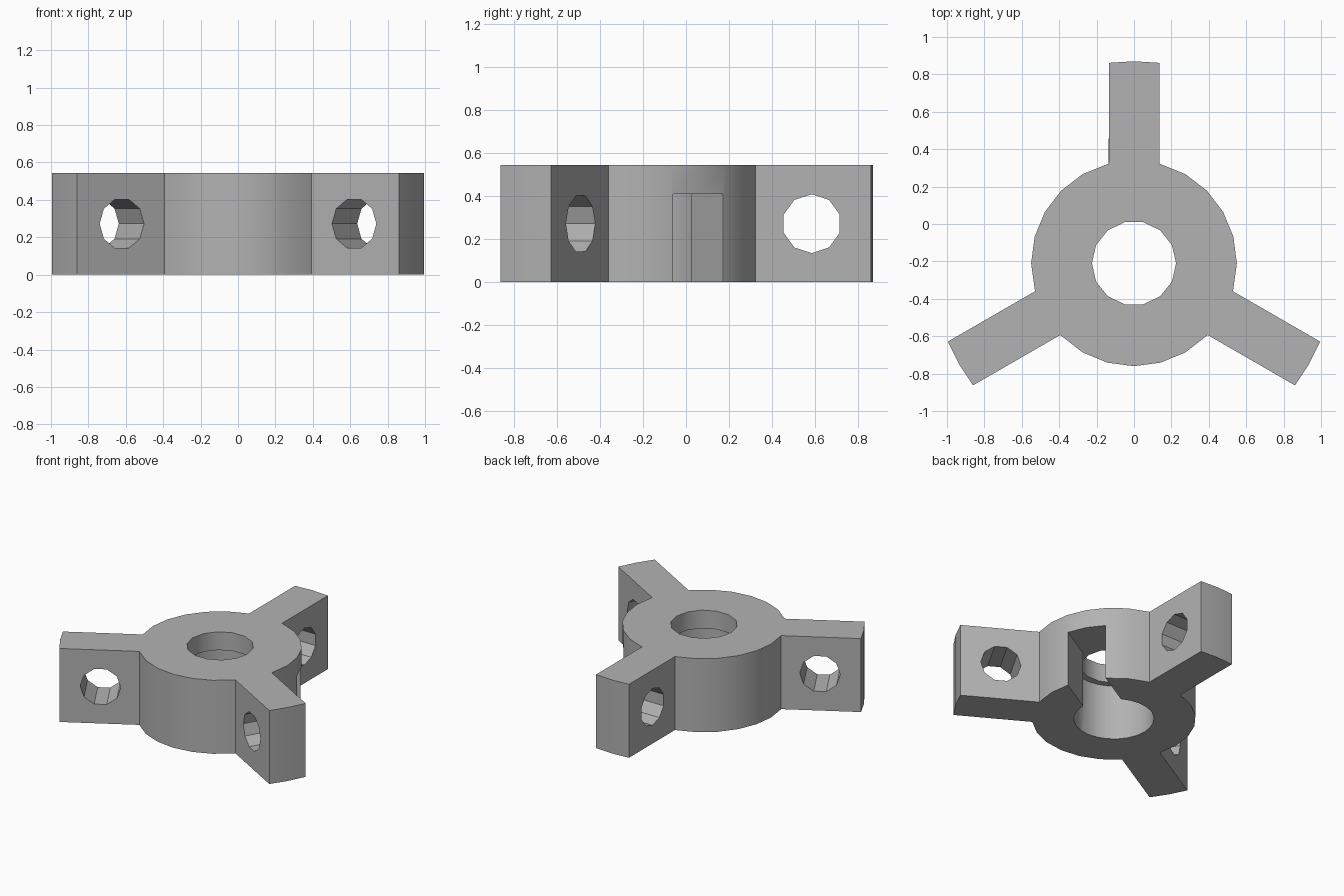
import bpy, bmesh
from math import radians, sin, cos, sqrt, pi
from mathutils import Matrix, Vector

HUB_R, TIP_R, HALF_W = 0.55, 1.08, 0.135
HEIGHT, POCKET = 0.545, 0.41
CENTRE = Vector((0, -0.21, 0))
ARMS = (90, 210, 330)

if "Cube" in bpy.data.objects:
    bpy.data.objects.remove(bpy.data.objects["Cube"], do_unlink=True)

grey = bpy.data.materials.new("plain grey")
grey.use_nodes = True
colour = (0.45, 0.45, 0.45, 1)
grey.diffuse_color = colour
grey.node_tree.nodes["Principled BSDF"].inputs["Base Color"].default_value = colour


def prism(name, outline, z0, z1, matrix=Matrix()):
    """Extrude a flat outline from z0 to z1, then place it with a matrix."""
    bm = bmesh.new()
    face = bm.faces.new([bm.verts.new((x, y, z0)) for x, y in outline])
    top = bmesh.ops.extrude_face_region(bm, geom=[face])["geom"]
    moved = [v for v in top if isinstance(v, bmesh.types.BMVert)]
    bmesh.ops.translate(bm, verts=moved, vec=(0, 0, z1 - z0))
    bmesh.ops.transform(bm, matrix=matrix, verts=bm.verts)
    bmesh.ops.recalc_face_normals(bm, faces=bm.faces)
    mesh = bpy.data.meshes.new(name)
    bm.to_mesh(mesh)
    bm.free()
    mesh.materials.append(grey)
    obj = bpy.data.objects.new(name, mesh)
    bpy.context.collection.objects.link(obj)
    return obj


def circle(radius, sides, start=0.0):
    return [(radius * cos(start + 2 * pi * i / sides),
             radius * sin(start + 2 * pi * i / sides)) for i in range(sides)]


def cut(target, cutter):
    cutter.hide_render = True
    mod = target.modifiers.new("cut", 'BOOLEAN')
    mod.operation, mod.solver, mod.object = 'DIFFERENCE', 'EXACT', cutter
    bpy.context.view_layer.objects.active = target
    bpy.ops.object.modifier_apply(modifier=mod.name)
    bpy.data.objects.remove(cutter, do_unlink=True)


# Outline of the round hub with three arms whose tips bow slightly outward
root, tip = (sqrt(r * r - HALF_W ** 2) for r in (HUB_R, TIP_R))
outline = []
for angle in ARMS:
    turn = Matrix.Rotation(radians(angle), 2)
    arm = [(root, -HALF_W), (tip, -HALF_W), (TIP_R, 0), (tip, HALF_W), (root, HALF_W)]
    arc = [(HUB_R * cos(radians(a)), HUB_R * sin(radians(a))) for a in range(30, 91, 15)]
    outline += [tuple(turn @ Vector(p)) for p in arm + arc]

place = Matrix.Translation(CENTRE)
hub = prism("three_arm_hub", outline, 0, HEIGHT, place)

# Central opening, wider bore below it, and the side slot
cut(hub, prism("opening", circle(0.225, 14), -0.1, HEIGHT + 0.1, place))
cut(hub, prism("bore", circle(0.27, 24), -0.1, POCKET, place))
slot = [(0, -HALF_W), (0.8, -HALF_W), (0.8, HALF_W), (0, HALF_W)]
cut(hub, prism("slot", slot, -0.1, POCKET, place @ Matrix.Rotation(radians(30), 4, 'Z')))

# Cross hole through each arm
for angle in ARMS:
    start = pi / 2 if angle == 90 else 0
    matrix = (place @ Matrix.Rotation(radians(angle), 4, 'Z')
              @ Matrix.Translation((0.795, 0, HEIGHT / 2))
              @ Matrix.Rotation(pi / 2, 4, 'X'))
    cut(hub, prism("cross_hole", circle(0.137, 10, start), -0.3, 0.3, matrix))

bpy.ops.object.select_all(action='DESELECT')
hub.select_set(True)
bpy.context.view_layer.objects.active = hub
bpy.ops.object.shade_smooth_by_angle(angle=radians(30))
